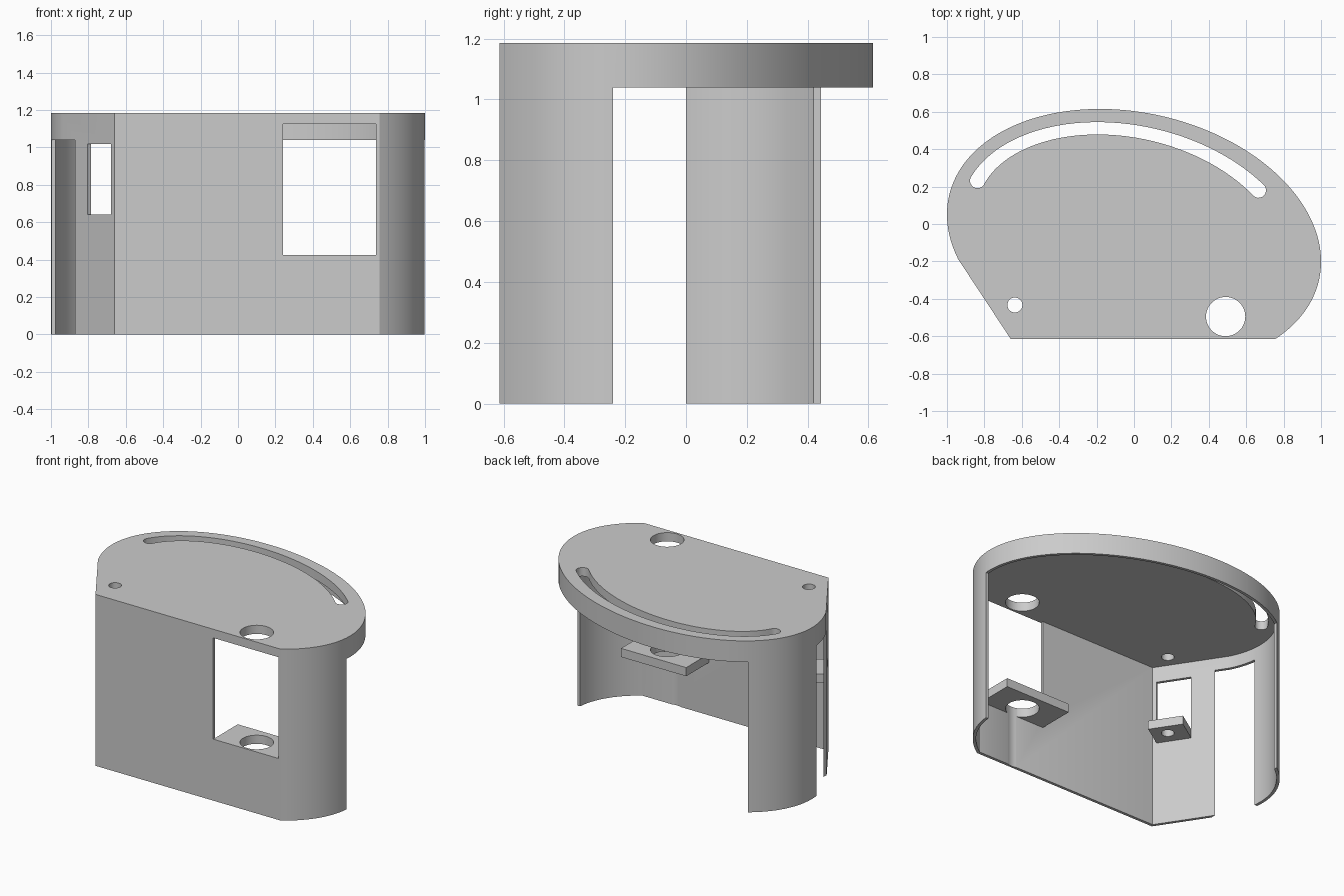
import bpy, math
from mathutils import Vector

if "Cube" in bpy.data.objects:
    bpy.data.objects.remove(bpy.data.objects["Cube"], do_unlink=True)

HEIGHT, LID, RIM, WALL = 1.185, 0.06, 1.04, 0.02
LID_BASE = HEIGHT - LID

grey = bpy.data.materials.new("light_grey")
grey.use_nodes = True
colour = (0.6, 0.6, 0.6, 1)
grey.diffuse_color = colour
grey.node_tree.nodes["Principled BSDF"].inputs["Base Color"].default_value = colour


def prism(name, pts, z0, z1):
    """Extrude a counter-clockwise outline from z0 to z1."""
    n = len(pts)
    verts = [(p[0], p[1], z) for z in (z0, z1) for p in pts]
    faces = [list(range(n))[::-1], list(range(n, 2 * n))]
    faces += [(i, (i + 1) % n, n + (i + 1) % n, n + i) for i in range(n)]
    mesh = bpy.data.meshes.new(name)
    mesh.from_pydata(verts, [], faces)
    mesh.materials.append(grey)
    ob = bpy.data.objects.new(name, mesh)
    bpy.context.collection.objects.link(ob)
    return ob


def rect(x0, x1, y0, y1):
    return [(x0, y0), (x1, y0), (x1, y1), (x0, y1)]


def circle(x, y, r, n=48):
    return [(x + r * math.cos(math.tau * i / n), y + r * math.sin(math.tau * i / n)) for i in range(n)]


def cut(target, pts, z0, z1):
    cutter = prism("cutter", pts, z0, z1)
    cutter.hide_render = True
    mod = target.modifiers.new("cut", "BOOLEAN")
    mod.operation, mod.solver, mod.object = "DIFFERENCE", "EXACT", cutter
    bpy.context.view_layer.objects.active = target
    bpy.ops.object.modifier_apply(modifier=mod.name)
    bpy.data.objects.remove(cutter, do_unlink=True)


def oval(t):
    return Vector((math.cos(t), -0.075 - 0.126 * math.cos(t) + 0.6785 * math.sin(t)))


def oval_inward(t):
    d = Vector((-math.sin(t), 0.126 * math.sin(t) + 0.6785 * math.cos(t))).normalized()
    return Vector((-d.y, d.x))


def inset(pts, d):
    """Offset a closed outline inward with mitred corners."""
    out = []
    for i, p in enumerate(pts):
        a = (p - pts[i - 1]).normalized()
        b = (pts[(i + 1) % len(pts)] - p).normalized()
        na, nb = Vector((-a.y, a.x)), Vector((-b.y, b.x))
        out.append(p + (na + nb) * d / (1 + na.dot(nb)))
    return out


# Leaning oval with a flat front and one chamfered corner
T0, T1, STEPS = -0.712, 3.49, 110
outline = [oval(T0 + (T1 - T0) * i / STEPS) for i in range(STEPS + 1)]
corner = Vector((-0.66, outline[0].y))
outline.append(corner)

# Frame along the chamfer: u runs along it, n points inward
u = (outline[-2] - corner).normalized()
n = Vector((u.y, -u.x))


def chamfer_rect(u0, u1, n0, n1):
    return [corner + u * a + n * b for a, b in ((u0, n0), (u0, n1), (u1, n1), (u1, n0))]


# Curved slot with rounded ends, following the back edge
def slot_outline():
    ta, tb, count = 0.718, 2.768, 40
    outer, inner = [], []
    for i in range(count + 1):
        s = i / count
        t = ta + (tb - ta) * s
        hump = 4 * s * (1 - s)
        mid = oval(t) + oval_inward(t) * (0.13 - 0.019 * s - 0.017 * hump)
        half = oval_inward(t) * (0.04 - 0.007 * hump)
        outer.append(mid - half)
        inner.append(mid + half)

    def cap(a, b):
        c, r = (a + b) / 2, (a - b) / 2
        side = Vector((-r.y, r.x))
        return [c + r * math.cos(k * math.pi / 10) + side * math.sin(k * math.pi / 10) for k in range(1, 10)]

    return outer + cap(outer[-1], inner[-1]) + inner[::-1] + cap(inner[0], outer[0])


big_hole = circle(0.49, -0.495, 0.105)
small_hole = circle(-0.637, -0.433, 0.04, 32)

# Housing: hollow shell with a lid
housing = prism("housing", outline, 0, HEIGHT)
cut(housing, inset(outline, WALL), -1, LID_BASE)
# Open back and side gap below the rim
cut(housing, rect(-0.785, 2, -0.24, 2), -1, RIM)
cut(housing, rect(-2, -0.872, -1, 0), -1, RIM)
# Front window and chamfer window
cut(housing, rect(0.24, 0.738, -1, -0.5), 0.425, LID_BASE)
cut(housing, chamfer_rect(0.036, 0.261, -0.1, 0.1), 0.64, 1.017)
# Lid openings
cut(housing, slot_outline(), 1.06, 2)
cut(housing, big_hole, -1, 2)
cut(housing, small_hole, -1, 2)

# Shelves behind the windows
front_shelf = prism("front_shelf", rect(0.24, 0.738, corner.y + WALL, -0.345), 0.365, 0.425)
cut(front_shelf, big_hole, -1, 2)
chamfer_shelf = prism("chamfer_shelf", chamfer_rect(0.036, 0.261, WALL, 0.2), 0.58, 0.64)
cut(chamfer_shelf, small_hole, -1, 2)

# Smooth curves, sharp edges
bpy.ops.object.select_all(action="DESELECT")
for ob in (housing, front_shelf, chamfer_shelf):
    ob.select_set(True)
bpy.context.view_layer.objects.active = housing
bpy.ops.object.shade_smooth_by_angle(angle=math.radians(25))
